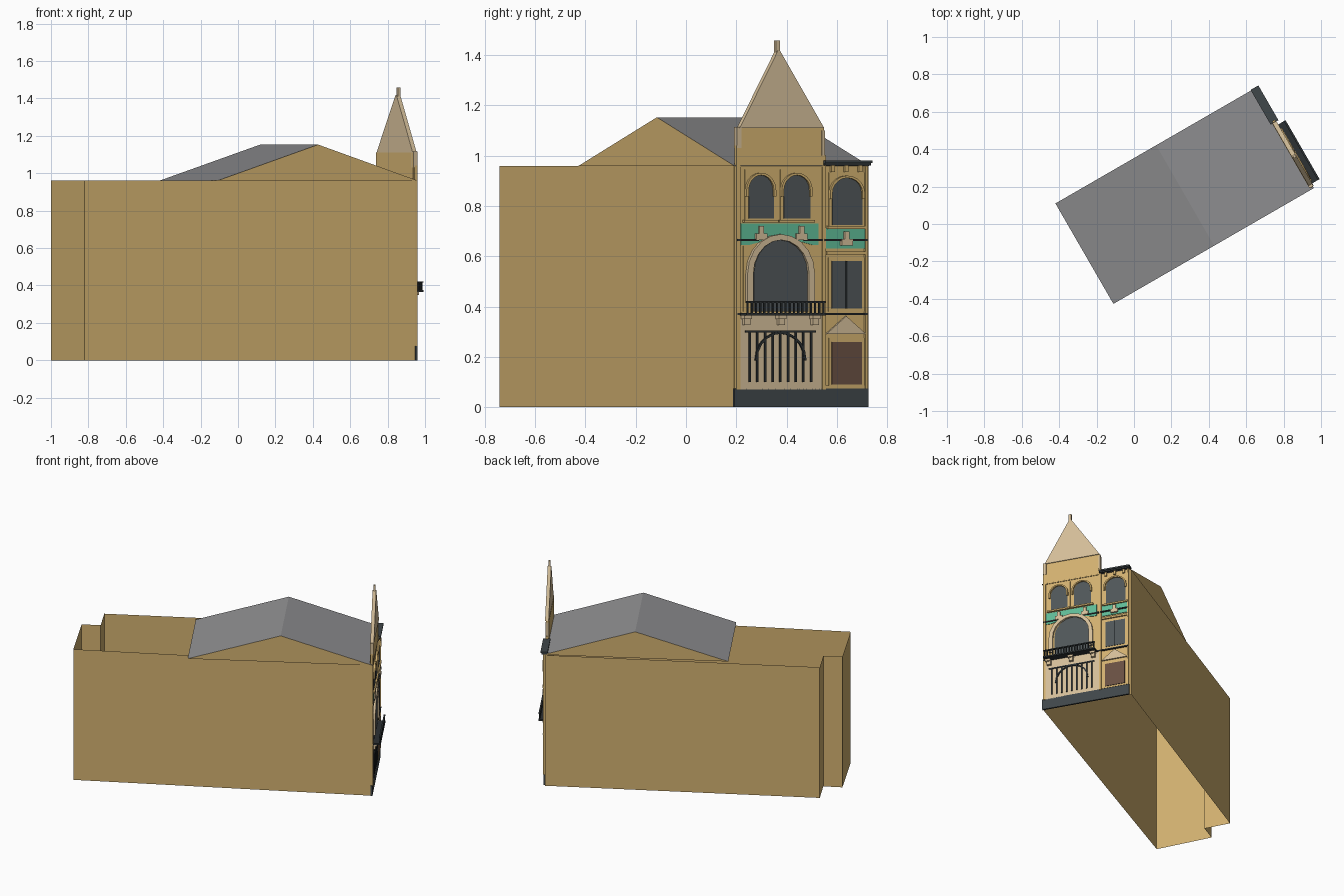
import bpy, bmesh, math
from mathutils import Matrix, Vector

if "Cube" in bpy.data.objects:
    bpy.data.objects.remove(bpy.data.objects["Cube"])


def material(name, r, g, b):
    m = bpy.data.materials.new(name)
    m.diffuse_color = [((c / 255 + .055) / 1.055) ** 2.4 for c in (r, g, b)] + [1]
    m.use_nodes = True
    m.node_tree.nodes["Principled BSDF"].inputs["Base Color"].default_value = m.diffuse_color
    return m


SAND = material("sandstone", 210, 177, 112)
CREAM = material("cream stone", 212, 190, 153)
SLATE = material("slate grey", 143, 143, 145)
GLASS = material("dark glass", 79, 86, 88)
PLINTH = material("plinth grey", 64, 71, 74)
IRON = material("black iron", 44, 49, 51)
GREEN = material("green tile", 95, 187, 151)
DOOR = material("door brown", 104, 80, 66)

# Facade frame: local x along the facade, local y up, local z outwards
COR = Vector((.946, .19, 0))
U = Vector((math.cos(math.pi / 6), .5, 0))
V = Vector((-.5, math.cos(math.pi / 6), 0))
FRAME = Matrix.Translation(COR) @ Matrix((V, (0, 0, 1), U)).transposed().to_4x4()
WIDTH = .62


def finish(name, bm, mat, recalc=True):
    if recalc:
        bmesh.ops.recalc_face_normals(bm, faces=bm.faces[:])
    me = bpy.data.meshes.new(name)
    bm.to_mesh(me)
    bm.free()
    me.materials.append(mat)
    ob = bpy.data.objects.new(name, me)
    bpy.context.collection.objects.link(ob)
    return ob


def plates(name, polys, d0, d1, mat):
    """Prisms from (y, z) outlines as seen from the right, between two depths."""
    bm = bmesh.new()
    for poly in polys:
        loop = [((y - .19 - d1 / 2) / V.y, z) for y, z in poly]
        back = [bm.verts.new(FRAME @ Vector((s, z, d0))) for s, z in loop]
        front = [bm.verts.new(FRAME @ Vector((s, z, d1))) for s, z in loop]
        bm.faces.new(front)
        bm.faces.new(back[::-1])
        for i in range(len(loop)):
            j = (i + 1) % len(loop)
            bm.faces.new((back[i], back[j], front[j], front[i]))
    return finish(name, bm, mat)


def rect(y0, y1, z0, z1):
    return [(y0, z0), (y1, z0), (y1, z1), (y0, z1)]


def arch(y0, y1, z0, spring, top, n=10):
    c, r = (y0 + y1) / 2, (y1 - y0) / 2
    curve = [(c + r * math.cos(math.pi * i / n),
              spring + (top - spring) * math.sin(math.pi * i / n)) for i in range(n + 1)]
    return [(y1, z0)] + curve + [(y0, z0)]


def arch_band(y0, y1, z0, spring, top, w):
    outer = arch(y0 - w, y1 + w, z0, spring, top + w)
    return outer + arch(y0, y1, z0, spring, top)[::-1]


def surface(name, faces, mat):
    bm = bmesh.new()
    for f in faces:
        bm.faces.new([bm.verts.new(p) for p in f])
    bmesh.ops.remove_doubles(bm, verts=bm.verts[:], dist=1e-4)
    return finish(name, bm, mat, recalc=False)


# Open-topped outer walls on the slightly skewed, stepped footprint
B = COR + V * WIDTH
foot = [COR, B, Vector((-.972, -.165, 0)), Vector((-.887, -.328, 0)),
        Vector((-1, -.388, 0)), Vector((-.82, -.742, 0))]
up = Vector((0, 0, .96))
surface("outer_walls", [(a, b, b + up, a + up)
                        for a, b in zip(foot, foot[1:] + foot[:1])], SAND)

# Gabled roof over the front half
eave0 = Vector((.962, .192, .96))
eave1 = eave0 + V * WIDTH
ridge0, ridge1 = [e - U * .616 + Vector((0, 0, .193)) for e in (eave0, eave1)]
rear0, rear1 = eave0 - U * 1.238, eave1 - U * 1.238
surface("roof_slopes", [(eave0, eave1, ridge1, ridge0),
                        (ridge0, ridge1, rear1, rear0)], SLATE)
surface("roof_gables", [(eave0, ridge0, rear0), (eave1, rear1, ridge1)], SAND)

# Facade wall layers and base
plates("plinth", [rect(.192, .725, 0, .075)], 0, .012, PLINTH)
plates("left_bay", [rect(.205, .55, .37, .97)], 0, .01, SAND)
plates("right_bay", [rect(.55, .722, .075, .96)], 0, .006, SAND)
plates("ground_floor_stone", [rect(.208, .55, .07, .365)], 0, .012, CREAM)
plates("pilasters", [rect(.2, .216, .07, 1.04), rect(.543, .557, .07, 1.0),
                     rect(.714, .724, .075, .96)], 0, .016, SAND)

# Ground floor grille
plates("grille_bars", [rect(y - .0035, y + .0035, .1, .3)
                       for y in [.255 + .0305 * i for i in range(9)]]
       + [rect(.237, .517, .296, .304)], .012, .018, IRON)
plates("grille_arch", [arch_band(.285, .471, .185, .19, .292, .008)], .012, .02, IRON)

# Door with pediment
plates("door_frame", [rect(.568, .712, .078, .275)], .006, .01, SAND)
plates("door", [rect(.58, .7, .09, .26)], .006, .014, DOOR)
plates("door_pediment", [[(.558, .29), (.718, .29), (.638, .362)]], .006, .016, CREAM)
plates("door_step", [rect(.555, .72, .075, .086)], .006, .014, SAND)

# Balcony
plates("balcony_slab", [rect(.24, .555, .365, .375)], 0, .065, IRON)
plates("floor_string", [rect(.205, .722, .367, .375)], 0, .018, IRON)
plates("balcony_corbels", [rect(y - .015, y + .015, .35, .365) for y in (.247, .385, .52)],
       0, .04, CREAM)
plates("balcony_corbel_feet", [rect(y - .012, y + .012, .326, .35) for y in (.245, .382, .517)],
       0, .03, CREAM)
plates("balcony_balusters", [rect(y - .003, y + .003, .375, .416)
                             for y in [.246 + .0168 * i for i in range(19)]], .056, .062, IRON)
plates("balcony_rail", [rect(.242, .555, .415, .422)], .054, .065, IRON)

# Large arched window of the main floor
plates("main_window_surround", [rect(.228, .535, .38, .64)], .01, .013, SAND)
plates("main_window_glass", [arch(.27, .488, .38, .53, .665)], .01, .016, GLASS)
plates("main_window_arch", [arch_band(.268, .49, .42, .53, .665, .023)], .01, .028, CREAM)

# Right bay window
plates("side_window_frame", [rect(.566, .714, .38, .595)], .006, .01, SAND)
plates("side_window_glass", [rect(.58, .7, .392, .582)], .006, .013, GLASS)
plates("side_window_mullion", [rect(.636, .642, .392, .582)], .013, .016, IRON)
plates("side_window_lintel", [rect(.56, .718, .607, .62)], .006, .016, SAND)

# Green tile bands with string line and carved ornaments
band = arch(.245, .513, .63, .53, .688)[1:-1]
plates("green_tile_left", [[(.218, .73), (.218, .645), (.25, .645)]
                           + [p for p in band[::-1] if p[1] > .645]
                           + [(.505, .645), (.528, .645), (.528, .73)]], .01, .014, GREEN)
plates("green_tile_right", [rect(.557, .716, .632, .712)], .006, .011, GREEN)
plates("string_line", [rect(.205, .29, .661, .669), rect(.47, .545, .661, .669),
                       rect(.552, .722, .661, .669)], .006, .02, IRON)
plates("ornaments", [r for y, z in ((.302, .685), (.462, .685), (.642, .663))
                     for r in (rect(y - .022, y + .022, z - .02, z + .006),
                               rect(y - .009, y + .009, z + .006, z + .036))], .008, .024, CREAM)

# Upper arched windows
upper = [(.25, .35, .75, .923, .01), (.39, .495, .75, .923, .01), (.583, .703, .725, .912, .006)]
for y0, y1, z0, top, d in upper:
    plates("upper_window_panel", [rect(y0 - .015, y1 + .015, z0 - .008, top + .022)],
           d, d + .003, SAND)
    plates("upper_window_glass", [arch(y0, y1, z0, top - .06, top)], d, d + .006, GLASS)
    plates("upper_window_arch", [arch_band(y0, y1, top - .085, top - .06, top, .009)],
           d, d + .015, SAND)
    plates("upper_window_sill", [rect(y0 - .018, y1 + .018, z0 - .016, z0 - .005)],
           d, d + .015, SAND)

# Right bay cornice
plates("cornice", [rect(.552, .735, .962, .972)], -.012, .026, IRON)
plates("cornice_top", [rect(.555, .741, .972, .982)], -.016, .032, PLINTH)
plates("cornice_brackets", [rect(y - .007, y + .007, .935, .962) for y in (.585, .64, .695)],
       0, .018, SAND)

# Thin tower top: attic, side pinnacles, pointed gable and finial
plates("tower_attic", [rect(.207, .548, .955, 1.11)], -.006, .014, SAND)
plates("tower_pinnacles", [rect(.203, .221, 1.03, 1.115), rect(.541, .552, 1.0, 1.1)],
       -.006, .018, CREAM)
plates("tower_gable", [[(.214, 1.11), (.55, 1.11), (.374, 1.418), (.366, 1.418)]],
       -.004, .02, CREAM)
plates("tower_finial", [rect(.358, .373, 1.41, 1.458)], .002, .016, CREAM)
